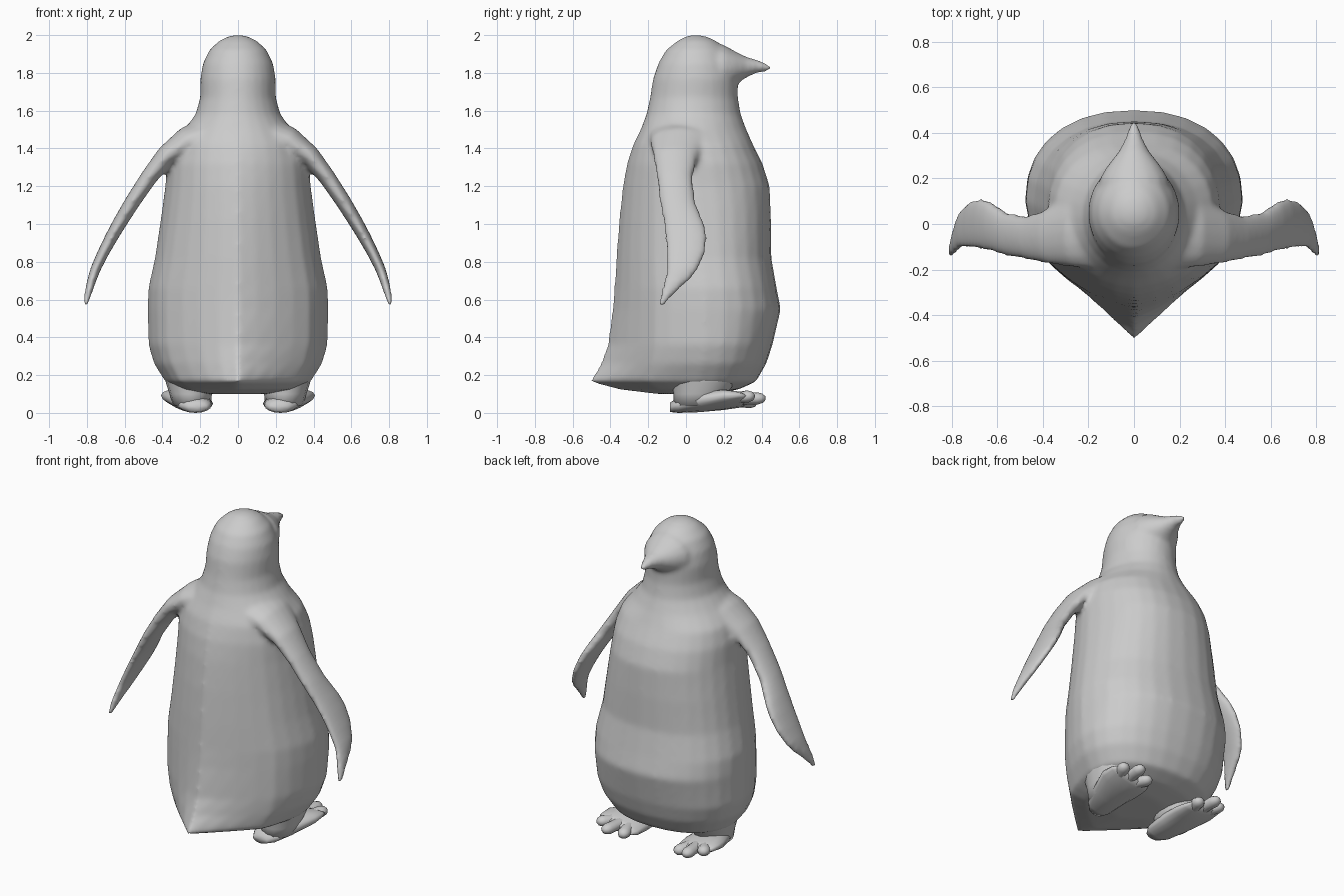
import bpy, bmesh, math
from mathutils import Vector


def loft(name, rings, mirror=False):
    """Skin a list of equal-length point rings, closing both ends with fans."""
    bm = bmesh.new()
    rows = [[bm.verts.new(p) for p in ring] for ring in rings]
    n = len(rows[0])
    for a, b in zip(rows, rows[1:]):
        for i in range(n):
            j = (i + 1) % n
            bm.faces.new((a[i], a[j], b[j], b[i]))
    for row in (rows[0], rows[-1]):
        mid = bm.verts.new(sum((v.co for v in row), Vector()) / n)
        for i in range(n):
            bm.faces.new((row[i], row[(i + 1) % n], mid))
    bmesh.ops.recalc_face_normals(bm, faces=bm.faces)
    me = bpy.data.meshes.new(name)
    bm.to_mesh(me)
    bm.free()
    me.shade_smooth()
    ob = bpy.data.objects.new(name, me)
    bpy.context.collection.objects.link(ob)
    if mirror:
        ob.modifiers.new("Mirror", 'MIRROR').use_mirror_merge = False
    return ob


def oval(c, u, v, n=16):
    """Ellipse around c with half axes u and v."""
    c, u, v = Vector(c), Vector(u), Vector(v)
    return [c + u * math.cos(2 * math.pi * i / n) + v * math.sin(2 * math.pi * i / n)
            for i in range(n)]


def body_ring(z, hw, yb, yc, yf, w, n=28):
    """Round front, back half blended by w from an ellipse to a wedge."""
    pts = []
    for i in range(n):
        a = 2 * math.pi * i / n
        c, s = math.cos(a), math.sin(a)
        if s >= 0:
            e = 0.88 if w > 0 else 1
            pts.append((hw * math.copysign(abs(c) ** e, c), yc + (yf - yc) * s ** e, z))
        else:
            t = math.asin(min(1, -s)) / (math.pi / 2)
            if t < 0.4:
                wx, wy = 1 - 0.4 * t, 1.05 * t
            else:
                k = (t - 0.4) / 0.6
                wx, wy = 0.84 * (1 - k), 0.42 + 0.58 * k
            x = abs(c) * (1 - w) + wx * w
            y = -s * (1 - w) + wy * w
            pts.append((math.copysign(hw * x, c), yc - (yc - yb) * y, z))
    return pts


# Body and head: z, half width, back y, centre y, front y, wedge amount
body = loft("body", [body_ring(*r) for r in [
    (0.10, 0.16, -0.15, 0.03, 0.15, 0.6),
    (0.125, 0.31, -0.36, 0.05, 0.28, 0.85),
    (0.165, 0.385, -0.51, 0.07, 0.37, 0.9),
    (0.26, 0.445, -0.452, 0.09, 0.425, 0.7),
    (0.36, 0.474, -0.415, 0.10, 0.458, 0.55),
    (0.55, 0.478, -0.39, 0.10, 0.502, 0.45),
    (0.66, 0.475, -0.38, 0.10, 0.48, 0.4),
    (0.82, 0.44, -0.37, 0.08, 0.452, 0.35),
    (1.02, 0.41, -0.355, 0.07, 0.45, 0.3),
    (1.20, 0.385, -0.335, 0.05, 0.443, 0.25),
    (1.32, 0.378, -0.313, 0.04, 0.405, 0.2),
    (1.42, 0.35, -0.28, 0.03, 0.355, 0.1),
    (1.50, 0.285, -0.24, 0.03, 0.32, 0),
    (1.58, 0.225, -0.21, 0.03, 0.29, 0),
    (1.67, 0.20, -0.19, 0.04, 0.275, 0),
    (1.77, 0.20, -0.175, 0.05, 0.275, 0),
    (1.85, 0.186, -0.147, 0.05, 0.25, 0),
    (1.92, 0.153, -0.107, 0.05, 0.215, 0),
    (1.97, 0.10, -0.045, 0.05, 0.16, 0),
    (1.994, 0.05, 0.0, 0.05, 0.105, 0),
    (2.002, 0.005, 0.045, 0.05, 0.055, 0)]])

# Beak: y, centre z, half height, half width
beak = loft("beak", [oval((0, y, z), (xh, 0, 0), (0, 0, zh)) for y, z, zh, xh in [
    (0.08, 1.79, 0.16, 0.165), (0.2, 1.82, 0.13, 0.152), (0.26, 1.825, 0.09, 0.115),
    (0.32, 1.83, 0.055, 0.067), (0.38, 1.835, 0.034, 0.037), (0.43, 1.828, 0.022, 0.021),
    (0.45, 1.823, 0.01, 0.009)]])

# Flippers: x, z, centre y, half depth, half thickness
wing = [(0.16, 1.46, -0.01, 0.19, 0.10), (0.27, 1.435, -0.03, 0.16, 0.08),
        (0.38, 1.36, -0.055, 0.12, 0.056), (0.47, 1.25, -0.06, 0.097, 0.045),
        (0.56, 1.115, -0.045, 0.096, 0.041), (0.63, 1.0, -0.01, 0.11, 0.037),
        (0.67, 0.93, 0.001, 0.115, 0.034), (0.715, 0.845, -0.001, 0.106, 0.03),
        (0.755, 0.76, -0.018, 0.087, 0.027), (0.775, 0.70, -0.05, 0.067, 0.024),
        (0.792, 0.64, -0.092, 0.043, 0.021), (0.808, 0.565, -0.132, 0.014, 0.012)]
rings = []
for i, (x, z, yc, yh, th) in enumerate(wing):
    a, b = wing[max(i - 1, 0)], wing[min(i + 1, len(wing) - 1)]
    d = Vector((b[0] - a[0], 0, b[1] - a[1])).normalized()
    rings.append(oval((x, yc, z), (0, yh, 0), Vector((-d.z, 0, d.x)) * th))
flippers = [loft("flipper", [[Vector((s * p.x, p.y, p.z)) for p in r] for r in rings])
            for s in (1, -1)]

# Fuse body, beak and flippers into one skin with soft joints
bpy.ops.object.select_all(action='DESELECT')
for ob in [body, beak] + flippers:
    ob.select_set(True)
bpy.context.view_layer.objects.active = body
bpy.ops.object.join()
rm = body.modifiers.new("Fuse", 'REMESH')
rm.mode, rm.voxel_size, rm.use_smooth_shade = 'VOXEL', 0.014, True
sm = body.modifiers.new("Soften", 'SMOOTH')
sm.factor, sm.iterations = 0.5, 10

# Ankles: z, centre x, centre y, half width, half depth
loft("ankle", [oval((x, y, z), (xh, 0, 0), (0, yh, 0)) for z, x, y, xh, yh in [
    (0.04, 0.245, 0.06, 0.10, 0.125), (0.10, 0.25, 0.075, 0.112, 0.14),
    (0.16, 0.25, 0.09, 0.132, 0.17), (0.25, 0.25, 0.10, 0.15, 0.20)]], True)

# Foot pads: y, centre x, centre z, half width, half height, outward tilt
loft("foot_pad", [oval((x, y, z), (xh, 0, t), (0, 0, zh)) for y, x, z, xh, zh, t in [
    (-0.085, 0.215, 0.03, 0.05, 0.025, 0), (-0.04, 0.225, 0.04, 0.085, 0.04, 0),
    (0.08, 0.25, 0.062, 0.112, 0.058, 0.01), (0.2, 0.27, 0.07, 0.138, 0.05, 0.022),
    (0.28, 0.272, 0.07, 0.134, 0.036, 0.025), (0.32, 0.272, 0.07, 0.115, 0.02, 0.02)]], True)

# Toes: each runs from the pad to its tip
for name, tip in (("inner_toe", (0.185, 0.375, 0.055)), ("middle_toe", (0.285, 0.42, 0.078)),
                  ("outer_toe", (0.37, 0.36, 0.09))):
    root, end = Vector((0.26, 0.14, 0.068)), Vector(tip)
    d = (end - root).normalized()
    side = Vector((d.y, -d.x, 0)).normalized()
    loft(name, [oval(root.lerp(end, t), side * r, side.cross(d) * r * 0.85, 12)
                for t, r in ((0, 0.04), (0.5, 0.04), (0.7, 0.036), (0.85, 0.038),
                             (0.95, 0.029), (1, 0.012))], True)
